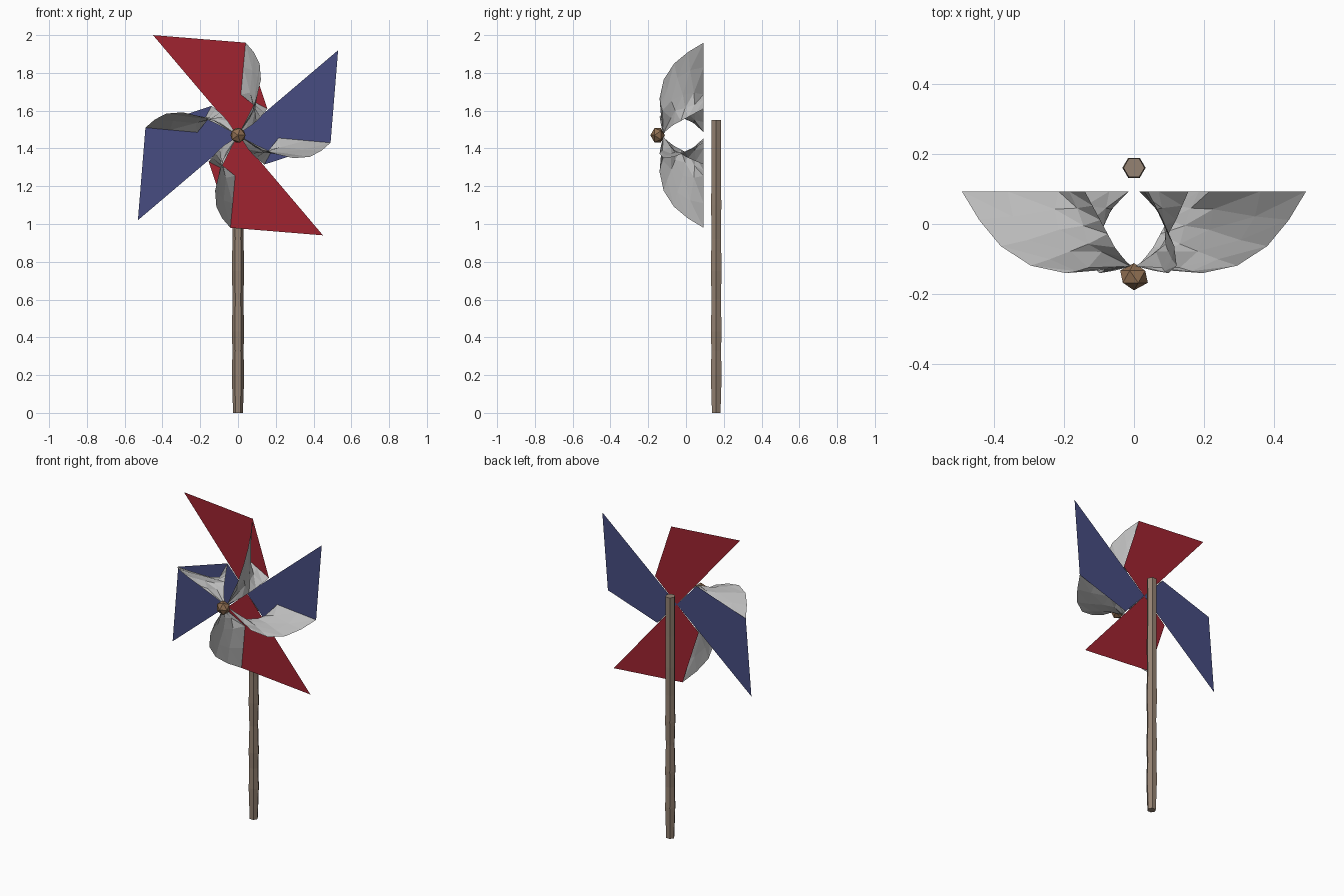
import bpy, bmesh, math
from mathutils import Matrix, Vector

if "Cube" in bpy.data.objects:
    bpy.data.objects.remove(bpy.data.objects["Cube"])

HUB_HEIGHT = 1.47
BACK = 0.093


def material(name, r, g, b):
    mat = bpy.data.materials.new(name)
    mat.use_nodes = True
    mat.diffuse_color = (r, g, b, 1)
    mat.node_tree.nodes["Principled BSDF"].inputs["Base Color"].default_value = (r, g, b, 1)
    return mat


red = material("red paper", 0.35, 0.017, 0.03)
blue = material("blue paper", 0.063, 0.073, 0.22)
grey = material("pale grey paper", 0.5, 0.5, 0.5)
wood = material("stick wood", 0.3, 0.225, 0.17)
brown = material("brown pin", 0.28, 0.16, 0.085)


def make_object(name, bm, mat):
    mesh = bpy.data.meshes.new(name)
    bm.to_mesh(mesh)
    bm.free()
    mesh.materials.append(mat)
    obj = bpy.data.objects.new(name, mesh)
    bpy.context.collection.objects.link(obj)
    return obj


def along(path, t):
    """Point at fraction t of a polyline's length."""
    pts = [Vector(p) for p in path]
    lengths = [(b - a).length for a, b in zip(pts, pts[1:])]
    left = t * sum(lengths)
    for a, b, length in zip(pts, pts[1:], lengths):
        if left <= length:
            return a.lerp(b, left / length)
        left -= length
    return pts[-1]


# Top vane around the hub: flat sail corners, then the creases of its curled flap
corner, edge = (-0.45, BACK, 0.53), (0.04, BACK, 0.49)
fold, slit = (0.015, BACK, 0.215), (0.155, BACK, 0.14)
tip = (0.005, -0.12, 0.01)
creases = [
    [edge, (0.11, -0.04, 0.41), (0.125, -0.115, 0.31), (0.095, -0.143, 0.18), tip],
    [(0.028, BACK, 0.36), (0.09, 0.0, 0.34), (0.115, -0.085, 0.27), (0.09, -0.135, 0.17), tip],
    [fold, (0.085, 0.02, 0.23), (0.1, -0.07, 0.19), (0.08, -0.125, 0.13), tip],
    [(0.07, BACK, 0.185), (0.085, 0.02, 0.15), (0.09, -0.06, 0.13), tip],
    [slit, (0.115, 0.0, 0.09), (0.07, -0.075, 0.05), tip],
]
STEPS = 6


def sail(turn):
    bm = bmesh.new()
    outline = [(0, BACK, 0), corner, edge, fold, slit]
    bm.faces.new([bm.verts.new(p) for p in outline])
    bmesh.ops.triangulate(bm, faces=bm.faces[:])
    bm.transform(turn)
    return bm


def flap(turn):
    bm = bmesh.new()
    rows = [[bm.verts.new(along(c, i / STEPS)) for i in range(STEPS + 1)] for c in creases]
    for a, b in zip(rows, rows[1:]):
        for i in range(STEPS):
            bm.faces.new((a[i], a[i + 1], b[i + 1]))
            bm.faces.new((a[i], b[i + 1], b[i]))
    bmesh.ops.remove_doubles(bm, verts=bm.verts[:], dist=0.0005)
    bm.transform(turn)
    return bm


# Four vanes in alternating colours
for k, side in enumerate(("top", "left", "bottom", "right")):
    turn = Matrix.Translation((0, 0, HUB_HEIGHT)) @ Matrix.Rotation(k * math.pi / 2, 4, "Y")
    make_object(side + "_sail", sail(turn), blue if k % 2 else red)
    make_object(side + "_flap", flap(turn), grey)

# Pin head at the flap tips
bm = bmesh.new()
bmesh.ops.create_icosphere(bm, subdivisions=1, radius=0.044)
bm.transform(Matrix.Translation((0, -0.15, HUB_HEIGHT))
             @ Matrix.Diagonal((1, 0.88, 1, 1))
             @ Matrix.Rotation(math.pi / 2, 4, "X"))
make_object("pin_head", bm, brown)

# Whittled six-sided stick from (height, radius) rings
profile = [(0, 0.026), (0.2, 0.033), (0.33, 0.029), (0.43, 0.033), (0.6, 0.028),
           (0.75, 0.033), (0.92, 0.029), (1.1, 0.031), (1.3, 0.029), (1.55, 0.03)]
bm = bmesh.new()
rings = []
for z, r in profile:
    angles = [math.tau * i / 6 for i in range(6)]
    rings.append([bm.verts.new((r * math.cos(a), 0.16 + r * math.sin(a), z)) for a in angles])
for low, high in zip(rings, rings[1:]):
    for i in range(6):
        j = (i + 1) % 6
        bm.faces.new((low[i], low[j], high[j], high[i]))
bm.faces.new(rings[0][::-1])
bm.faces.new(rings[-1])
make_object("stick", bm, wood)
